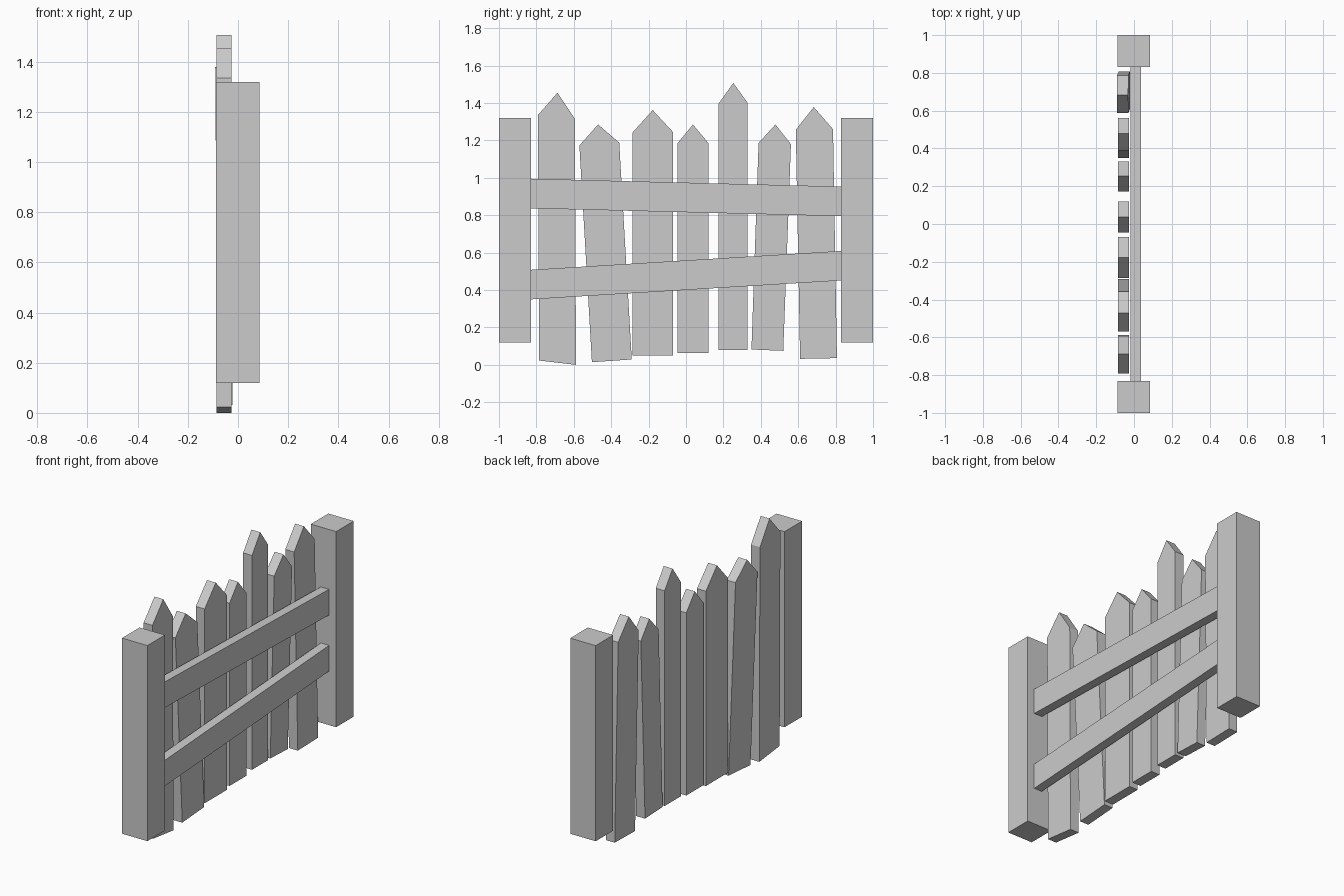
import bpy, bmesh


def extrude_profile(name, pts, x0, x1, lean=0.0):
    """Extrude a (y, z) outline along x; lean shifts the top towards -x."""
    bm = bmesh.new()
    face = bm.faces.new([bm.verts.new((x0, y, z)) for y, z in pts])
    ext = bmesh.ops.extrude_face_region(bm, geom=[face])
    for v in ext["geom"]:
        if isinstance(v, bmesh.types.BMVert):
            v.co.x = x1
    for v in bm.verts:
        v.co.x -= lean * (v.co.z - 0.7)
    bmesh.ops.recalc_face_normals(bm, faces=bm.faces)
    mesh = bpy.data.meshes.new(name)
    bm.to_mesh(mesh)
    bm.free()
    obj = bpy.data.objects.new(name, mesh)
    bpy.context.collection.objects.link(obj)
    return obj


# Square end posts
for side, name in ((-1, "left_post"), (1, "right_post")):
    a, b = side * 0.83, side * 1.0
    extrude_profile(name, [(a, 0.12), (b, 0.12), (b, 1.32), (a, 1.32)], -0.087, 0.085)

# Crooked cross rails: height of lower edge at each end
for name, z0, z1 in (("upper_rail", 0.837, 0.795), ("lower_rail", 0.35, 0.451)):
    extrude_profile(name, [(-0.83, z0), (0.83, z1), (0.83, z1 + 0.158), (-0.83, z0 + 0.158)],
                    -0.019, 0.037)

# Pointed pickets: bottom left, bottom right, right shoulder, tip, left shoulder
pickets = [
    [(-0.785, 0.023), (-0.588, 0.0), (-0.594, 1.315), (-0.687, 1.455), (-0.792, 1.335)],
    [(-0.503, 0.014), (-0.29, 0.029), (-0.357, 1.188), (-0.47, 1.285), (-0.57, 1.173)],
    [(-0.286, 0.05), (-0.07, 0.05), (-0.07, 1.245), (-0.178, 1.362), (-0.286, 1.242)],
    [(-0.045, 0.064), (0.12, 0.064), (0.12, 1.185), (0.037, 1.285), (-0.045, 1.185)],
    [(0.173, 0.08), (0.33, 0.08), (0.33, 1.4), (0.253, 1.507), (0.173, 1.395)],
    [(0.35, 0.082), (0.52, 0.075), (0.561, 1.18), (0.478, 1.285), (0.388, 1.186)],
    [(0.61, 0.032), (0.807, 0.036), (0.786, 1.26), (0.683, 1.378), (0.587, 1.257)],
]
for i, pts in enumerate(pickets):
    lean = 0.007 if i == 6 else 0.0
    extrude_profile(f"picket_{i + 1}", pts, -0.086, -0.026, lean)
